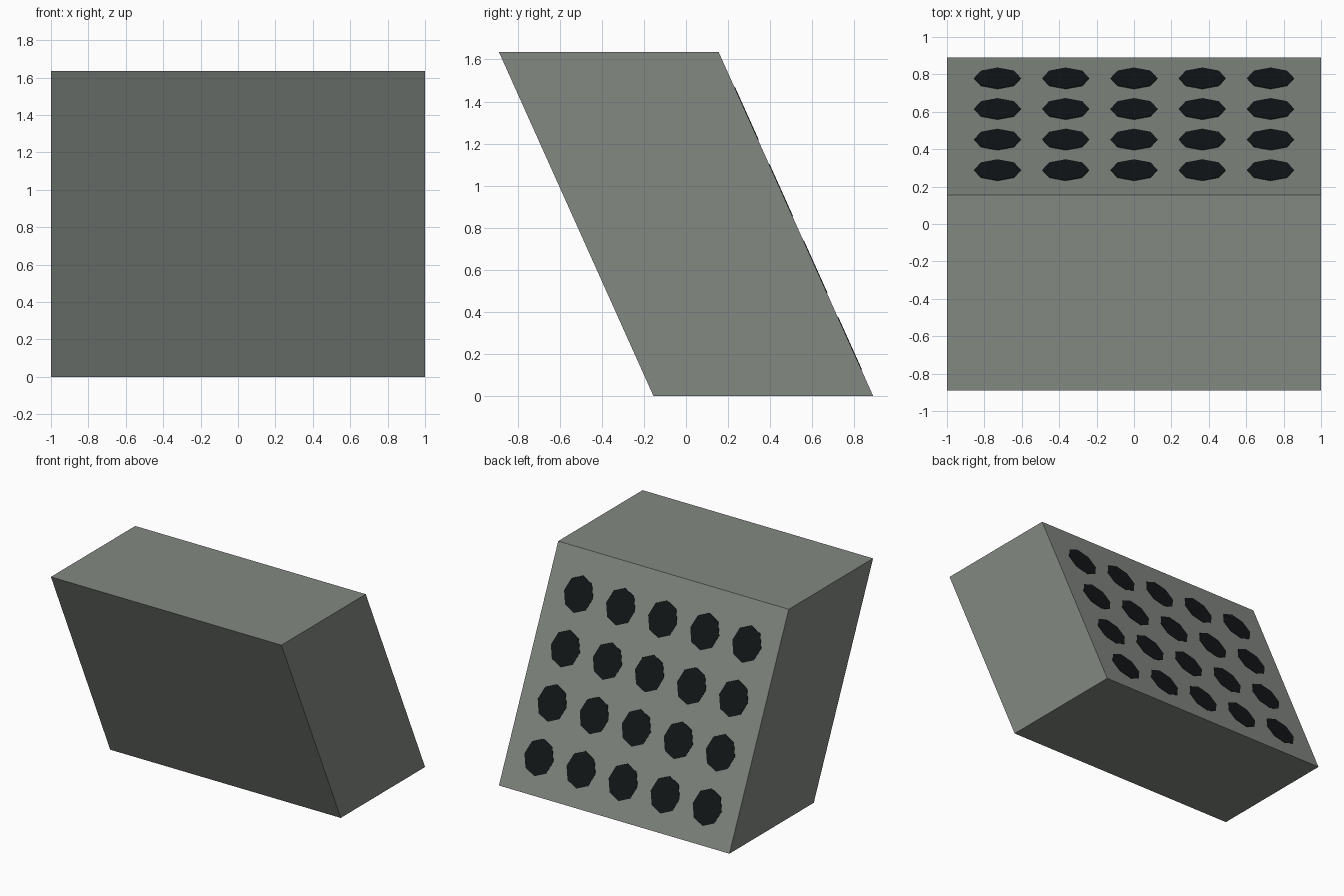
import bpy, bmesh, math
from mathutils import Matrix

if "Cube" in bpy.data.objects:
    bpy.data.objects.remove(bpy.data.objects["Cube"])

H = 1.636                      # height of the block
DEPTH = 1.045                  # horizontal depth (y)
SLOPE = -0.735 / H             # y shift per unit of z


def material(name, rgb):
    m = bpy.data.materials.new(name)
    m.diffuse_color = (*rgb, 1)
    m.use_nodes = True
    m.node_tree.nodes["Principled BSDF"].inputs["Base Color"].default_value = m.diffuse_color
    return m


def finish(name, bm, mat):
    bmesh.ops.recalc_face_normals(bm, faces=bm.faces)
    # lean everything towards the front, pivoting at mid height
    for v in bm.verts:
        v.co.y += SLOPE * (v.co.z - H / 2)
    mesh = bpy.data.meshes.new(name)
    bm.to_mesh(mesh)
    bm.free()
    mesh.materials.append(mat)
    obj = bpy.data.objects.new(name, mesh)
    bpy.context.collection.objects.link(obj)


# Leaning block
bm = bmesh.new()
bmesh.ops.create_cube(bm, size=1, matrix=Matrix.Translation((0, 0, H / 2))
                      @ Matrix.Diagonal((2, DEPTH, H, 1)))
finish("leaning_block", bm, material("block_grey", (0.23, 0.25, 0.225)))

# Dark octagonal spots, 5 x 4, on the sloping back
bm = bmesh.new()
turn = Matrix.Rotation(math.pi / 2, 4, 'X')
for col in range(5):
    for row in range(4):
        x = (col - 2) * 0.365
        z = 0.25 + row * 0.364
        bmesh.ops.create_cone(bm, cap_ends=True, segments=8, radius1=0.125,
                              radius2=0.125, depth=0.006,
                              matrix=Matrix.Translation((x, DEPTH / 2, z)) @ turn)
finish("back_spots", bm, material("spot_dark", (0.006, 0.008, 0.009)))
